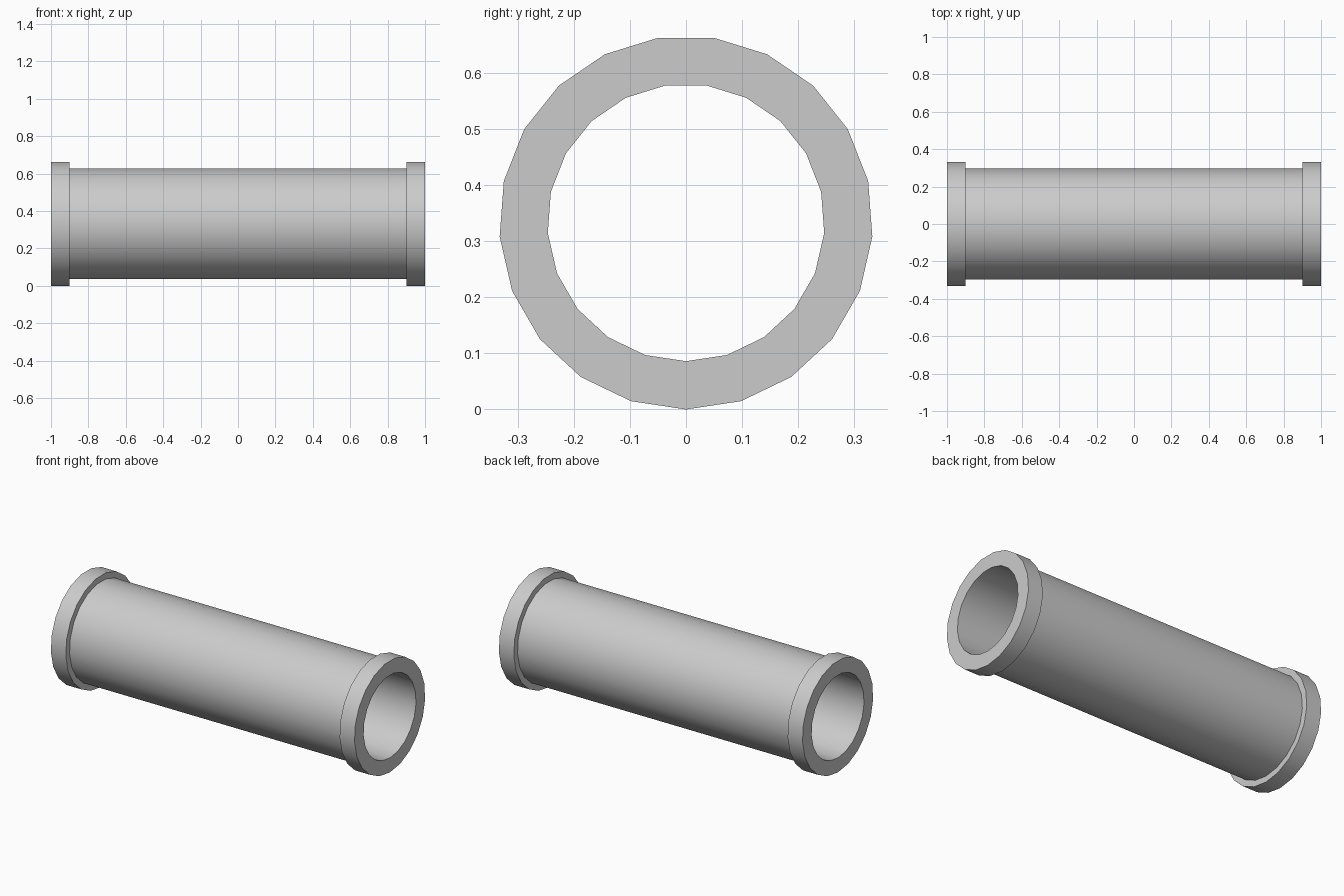
import bpy, bmesh, math

if "Cube" in bpy.data.objects:
    bpy.data.objects.remove(bpy.data.objects["Cube"])

SIDES = 21
R_FLANGE, R_BODY, R_BORE = 0.333, 0.297, 0.247
X_END, X_STEP = 1.0, 0.902

# closed half-section (x, radius) of the flanged pipe
profile = [(-X_END, R_BORE), (-X_END, R_FLANGE), (-X_STEP, R_FLANGE), (-X_STEP, R_BODY),
           (X_STEP, R_BODY), (X_STEP, R_FLANGE), (X_END, R_FLANGE), (X_END, R_BORE)]

# revolve the section around the x axis, one corner pointing down
bm = bmesh.new()
rings = []
for x, r in profile:
    ring = []
    for i in range(SIDES):
        a = 2 * math.pi * i / SIDES
        ring.append(bm.verts.new((x, r * math.sin(a), R_FLANGE - r * math.cos(a))))
    rings.append(ring)
for k, ring in enumerate(rings):
    nxt = rings[(k + 1) % len(rings)]
    for i in range(SIDES):
        j = (i + 1) % SIDES
        bm.faces.new((ring[i], ring[j], nxt[j], nxt[i]))
bmesh.ops.recalc_face_normals(bm, faces=bm.faces[:])

mesh = bpy.data.meshes.new("flanged_pipe")
bm.to_mesh(mesh)
bm.free()
pipe = bpy.data.objects.new("flanged_pipe", mesh)
bpy.context.collection.objects.link(pipe)

# smooth walls, crisp rims
bpy.context.view_layer.objects.active = pipe
pipe.select_set(True)
bpy.ops.object.shade_smooth_by_angle(angle=math.radians(30))
